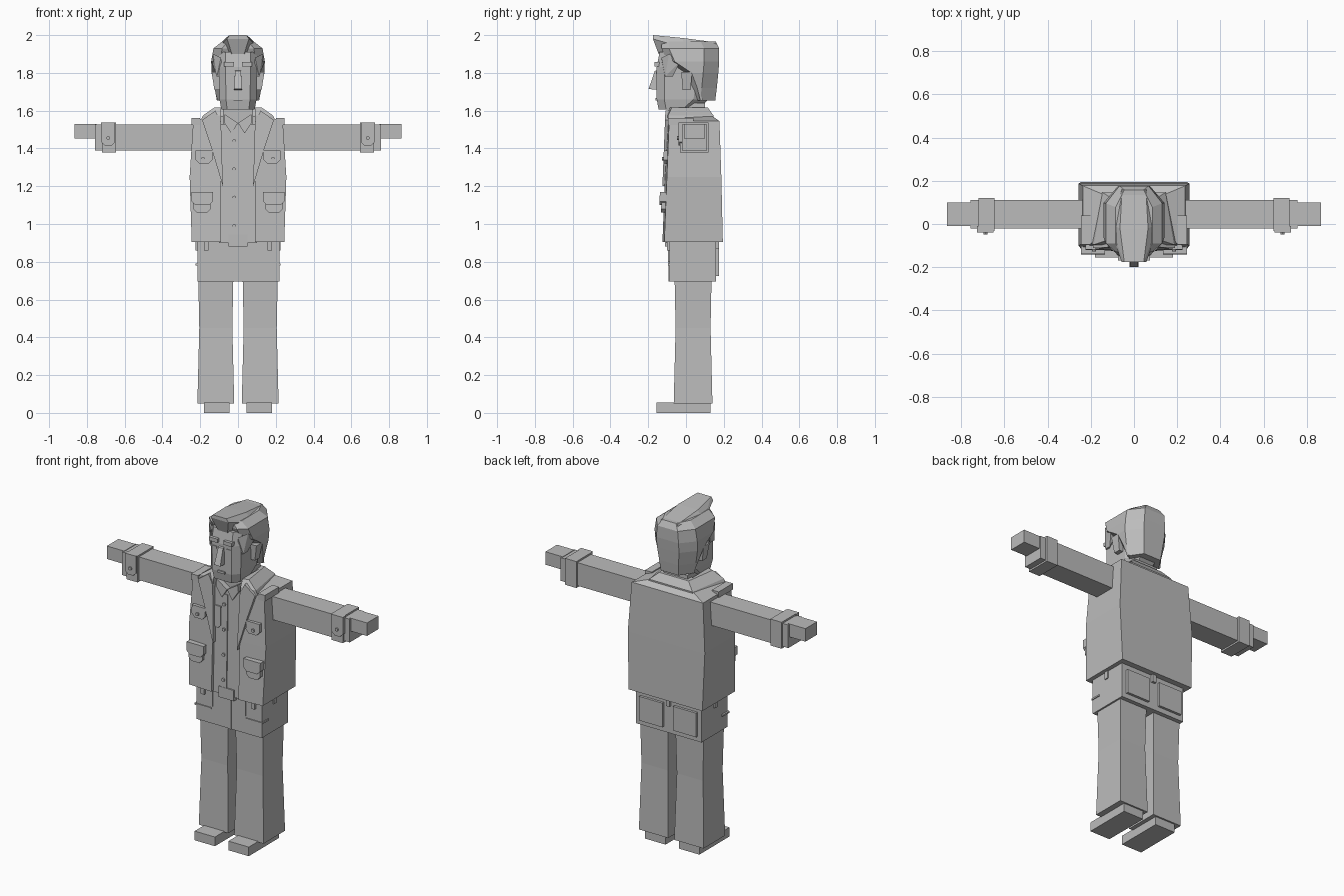
import bpy, bmesh, math
from mathutils import Matrix

if "Cube" in bpy.data.objects:
    bpy.data.objects.remove(bpy.data.objects["Cube"])

grey = (.5, .5, .5, 1)
material = bpy.data.materials.new("plain grey")
material.use_nodes = True
material.diffuse_color = grey
material.node_tree.nodes["Principled BSDF"].inputs["Base Color"].default_value = grey


def finish(name, bm, pair=False):
    """Turn a bmesh into an object, optionally reflected to the other side."""
    bmesh.ops.recalc_face_normals(bm, faces=bm.faces)
    mesh = bpy.data.meshes.new(name)
    bm.to_mesh(mesh)
    bm.free()
    mesh.materials.append(material)
    part = bpy.data.objects.new(name, mesh)
    bpy.context.collection.objects.link(part)
    if pair:
        part.modifiers.new("both sides", 'MIRROR').use_mirror_merge = False


def loft(name, rings, pair=False):
    """Skin equal-length rings of points and cap both ends."""
    bm = bmesh.new()
    rows = [[bm.verts.new(point) for point in ring] for ring in rings]
    for low, high in zip(rows, rows[1:]):
        for i in range(len(low)):
            bm.faces.new((low[i - 1], low[i], high[i], high[i - 1]))
    bm.faces.new(rows[0])
    bm.faces.new(rows[-1])
    finish(name, bm, pair)


def rectangle(z, x, y):
    (left, right), (front, back) = x, y
    return [(left, front, z), (right, front, z), (right, back, z), (left, back, z)]


def box(name, x, y, z, pair=False):
    loft(name, [rectangle(height, x, y) for height in z], pair)


def reflected(half):
    """Close a half outline by reflecting it across the middle."""
    return half + [(-x, y, z) for x, y, z in reversed(half)]


def hull(name, points, pair=False):
    bm = bmesh.new()
    for point in points:
        bm.verts.new(point)
    bmesh.ops.convex_hull(bm, input=bm.verts)
    bmesh.ops.dissolve_limit(bm, angle_limit=.02, verts=bm.verts, edges=bm.edges)
    finish(name, bm, pair)


def jacket_front(z):
    return -.125 + .04 * (z - .9)


def shirt_front(z):
    return -.105 + .02 * (z - .9)


def cuff_front(z):
    return -.03


def plate(name, outline, surface, rise, pair=False):
    """Lay an x-z outline on a front surface with a small thickness."""
    loft(name, [[(x, surface(z) - offset, z) for x, z in outline]
                for offset in (-.02, rise)], pair)


def flap(name, x, z, surface, rise, pair=False, cut=.02):
    """A plate whose two lower corners are cut off, as on a pocket."""
    (inner, outer), (low, high) = x, z
    plate(name, [(inner, high), (inner, low + cut), (inner + cut, low),
                 (outer - cut, low), (outer, low + cut), (outer, high)], surface, rise, pair)


def button(name, x, z, surface, rise, pair=False):
    bm = bmesh.new()
    place = Matrix.Translation((x, surface(z) - rise, z)) @ Matrix.Rotation(math.pi / 2, 4, 'X')
    bmesh.ops.create_cone(bm, cap_ends=True, segments=8, radius1=.01, radius2=.01,
                          depth=.016, matrix=place)
    finish(name, bm, pair)


# Shoes and flared trouser legs
box("shoe", x=(.045, .18), y=(-.155, .13), z=(0, .055), pair=True)
loft("trouser_leg", [rectangle(z, x=(.03 - flare, .205 + flare), y=(-.055 - flare, .13 + flare))
                     for z, flare in ((.05, .01), (.45, 0), (.7, .005))], pair=True)

# Hips with fly, buckle, belt loops and pockets
box("hips", x=(-.215, .22), y=(-.088, .16), z=(.695, .93))
box("fly", x=(0, .02), y=(-.093, -.08), z=(.695, .9))
box("belt_buckle", x=(-.05, .05), y=(-.112, -.08), z=(.88, .945))
box("front_belt_loop", x=(.155, .18), y=(-.1, -.08), z=(.86, .92), pair=True)
box("side_belt_loop", x=(.21, .226), y=(.02, .045), z=(.86, .92), pair=True)
box("rear_belt_loop", x=(-.012, .012), y=(.15, .175), z=(.86, .92))
box("front_pocket_edge", x=(.105, .115), y=(-.094, -.08), z=(.8, .9), pair=True)
box("front_pocket_hem", x=(.115, .225), y=(-.094, -.03), z=(.78, .79), pair=True)
box("rear_pocket", x=(.035, .19), y=(.15, .175), z=(.725, .87), pair=True)

# Shirt, seen through the open jacket
loft("shirt", [rectangle(z, x=(-.1, .1), y=(shirt_front(z), .05)) for z in (.9, 1.53)])
plate("shirt_placket", [(-.04, .92), (0, .92), (0, 1.5), (-.04, 1.5)], shirt_front, rise=.006)
flap("shirt_pocket", (-.09, -.045), (1.29, 1.42), shirt_front, rise=.007, cut=.015)
plate("shirt_collar", [(0, 1.535), (.035, 1.48), (.075, 1.54), (.07, 1.58)],
      shirt_front, rise=.012, pair=True)
for row in range(4):
    button("shirt_button", -.02, .99 + .15 * row, shirt_front, rise=.006)


# Jacket body and standing collar, both notched at the front opening
def open_ring(z, width, front, back, depth=.05, narrowing=1):
    gap = .09
    return reflected([(gap, front + depth, z), (gap, front, z), (width, front + .01, z),
                      (width * narrowing, back, z)])


loft("jacket", [open_ring(z, width, jacket_front(z), back)
                for z, width, back in ((.905, .245, .195), (1.25, .256, .187),
                                       (1.545, .237, .177), (1.57, .15, .14))])
loft("jacket_collar", [open_ring(z, width, front, back, depth=.15, narrowing=.78)
                       for z, width, front, back in ((1.545, .2, -.105, .145),
                                                     (1.575, .185, -.105, .145),
                                                     (1.617, .125, -.085, .115))])
box("shoulder_tab", x=(.2, .245), y=(-.095, .04), z=(1.525, 1.562), pair=True)
plate("lapel", [(.08, 1.2), (.14, 1.4), (.19, 1.55), (.12, 1.6), (.09, 1.54)],
      jacket_front, rise=.012, pair=True)

# Jacket pockets
flap("chest_pocket_flap", (.135, .225), (1.32, 1.39), jacket_front, rise=.012, pair=True)
button("chest_pocket_button", .185, 1.345, jacket_front, rise=.012, pair=True)
flap("lower_pocket", (.145, .238), (1.06, 1.16), jacket_front, rise=.014, pair=True)
flap("lower_pocket_flap", (.133, .245), (1.1, 1.17), jacket_front, rise=.024, pair=True)

# Arms with cuff straps
box("sleeve", x=(.22, .757), y=(-.02, .11), z=(1.388, 1.527), pair=True)
box("cuff_strap", x=(.645, .72), y=(-.032, .12), z=(1.378, 1.537), pair=True)
flap("cuff_tab", (.65, .725), (1.415, 1.537), cuff_front, rise=.01, pair=True)
button("cuff_button", .687, 1.455, cuff_front, rise=.01, pair=True)
box("hand", x=(.75, .865), y=(-.01, .1), z=(1.452, 1.53), pair=True)


# Neck and head with bevelled corners
def skull_ring(z, width, front, back):
    return reflected([(width * .65, front, z), (width, front + .04, z),
                      (width, back - .08, z), (width * .52, back, z)])


box("neck", x=(-.08, .08), y=(-.07, .1), z=(1.5, 1.64))
loft("head", [skull_ring(1.605, .088, -.145, .06), skull_ring(1.66, .098, -.155, .12),
              skull_ring(1.83, .102, -.155, .14), skull_ring(1.91, .1, -.14, .14)])
hull("nose", reflected([(.016, -.15, 1.815), (.016, -.165, 1.81), (.02, -.198, 1.715),
                        (.02, -.15, 1.71)]))
box("eyebrow", x=(.02, .075), y=(-.168, -.13), z=(1.835, 1.857), pair=True)
box("eye", x=(.03, .06), y=(-.159, -.15), z=(1.795, 1.808), pair=True)
box("mouth", x=(-.024, .024), y=(-.162, -.15), z=(1.655, 1.668))
loft("ear", [rectangle(1.71, x=(.09, .125), y=(-.018, .025)),
             rectangle(1.805, x=(.09, .14), y=(-.025, .032))], pair=True)

# Hair: back shell, sideburns and swept-up front
loft("hair_shell", [skull_ring(1.655, .112, .05, .155), skull_ring(1.72, .124, .02, .163),
                    skull_ring(1.8, .14, -.01, .171), skull_ring(1.86, .142, -.1, .176),
                    skull_ring(1.93, .13, -.13, .176), skull_ring(1.965, .085, -.13, .158)])
hull("sideburn", [(.08, -.115, 1.78), (.112, -.11, 1.78), (.112, -.07, 1.78),
                  (.09, -.13, 1.88), (.13, -.09, 1.9), (.14, -.03, 1.86), (.09, -.03, 1.86)],
     pair=True)
hull("hair_quiff", reflected([(.032, -.145, 1.9), (.058, -.175, 1.98), (.045, -.175, 2),
                              (.065, -.02, 1.985), (.055, .158, 1.962), (.115, 0, 1.93),
                              (.06, .17, 1.92)]))
